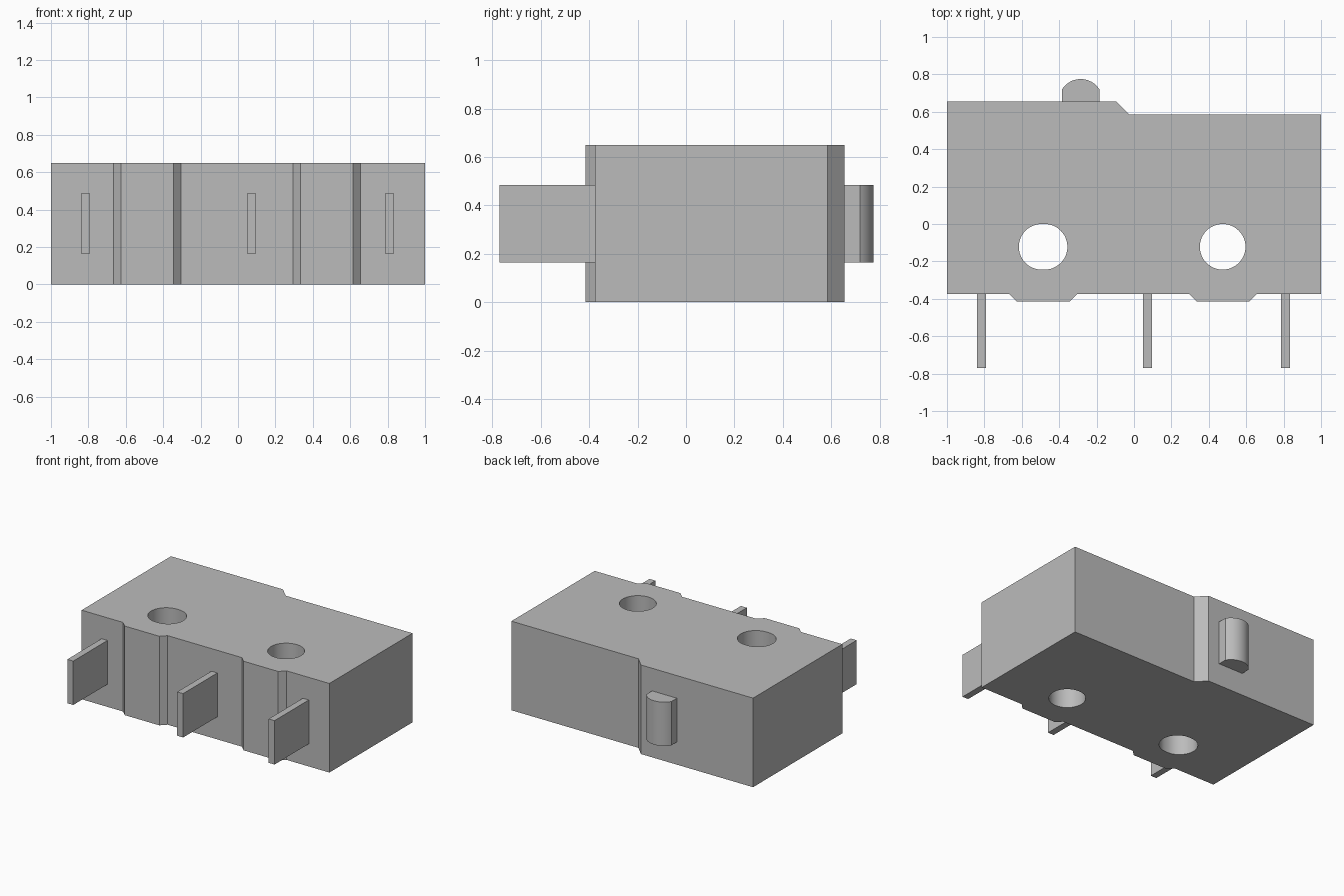
import bpy, bmesh
from math import sin, cos, pi, radians

cube = bpy.data.objects.get("Cube")
if cube:
    bpy.data.objects.remove(cube, do_unlink=True)

grey = bpy.data.materials.new("plain_grey")
grey.use_nodes = True
GREY = (0.5, 0.5, 0.5, 1)
grey.diffuse_color = GREY
grey.node_tree.nodes["Principled BSDF"].inputs["Base Color"].default_value = GREY


def prism(name, outline, z0, z1):
    """Extrude a counter-clockwise xy outline from z0 to z1."""
    bm = bmesh.new()
    face = bm.faces.new([bm.verts.new((x, y, z0)) for x, y in outline])
    top = bmesh.ops.extrude_face_region(bm, geom=[face])["geom"]
    bmesh.ops.translate(bm, vec=(0, 0, z1 - z0),
                        verts=[v for v in top if isinstance(v, bmesh.types.BMVert)])
    bmesh.ops.recalc_face_normals(bm, faces=bm.faces)
    mesh = bpy.data.meshes.new(name)
    bm.to_mesh(mesh)
    bm.free()
    mesh.materials.append(grey)
    obj = bpy.data.objects.new(name, mesh)
    bpy.context.collection.objects.link(obj)
    return obj


def arc(cx, cy, r, start, end, steps):
    angles = [start + (end - start) * i / steps for i in range(steps + 1)]
    return [(cx + r * cos(a), cy + r * sin(a)) for a in angles]


def activate(obj):
    bpy.ops.object.select_all(action='DESELECT')
    obj.select_set(True)
    bpy.context.view_layer.objects.active = obj


HEIGHT, FRONT, FOOT = 0.65, -0.375, -0.415

# Housing: stepped back edge and two shallow chamfered feet on the front
outline = [(-1, FRONT)]
for left, right in ((-0.665, -0.305), (0.295, 0.655)):
    outline += [(left, FRONT), (left + 0.04, FOOT), (right - 0.04, FOOT), (right, FRONT)]
outline += [(1, FRONT), (1, 0.585), (-0.025, 0.585), (-0.095, 0.655), (-1, 0.655)]
housing = prism("housing", outline, 0, HEIGHT)

# Mounting holes: a slightly elongated slot and a round hole
HOLE_R, HOLE_Y = 0.122, -0.122
for cx, stretch in ((-0.486, 0.008), (0.474, 0.0)):
    ring = arc(cx + stretch, HOLE_Y, HOLE_R, -pi / 2, pi / 2, 24)
    other = arc(cx - stretch, HOLE_Y, HOLE_R, pi / 2, 3 * pi / 2, 24)
    ring += other if stretch else other[1:-1]
    cutter = prism("hole_cutter", ring, -0.1, HEIGHT + 0.1)
    cutter.hide_render = True
    cut = housing.modifiers.new("hole", 'BOOLEAN')
    cut.operation, cut.solver, cut.object = 'DIFFERENCE', 'EXACT', cutter
    activate(housing)
    bpy.ops.object.modifier_apply(modifier=cut.name)
    bpy.data.objects.remove(cutter, do_unlink=True)

# Plunger button with a rounded tip
PIN_LOW, PIN_HIGH = 0.165, 0.485
tip = arc(-0.285, 0.657, 0.118, radians(32), radians(148), 20)
button = prism("plunger_button", [(-0.385, 0.65), (-0.185, 0.65)] + tip, PIN_LOW, PIN_HIGH)

# Three flat terminal blades
for name, x in (("left", 0.81), ("middle", 0.072), ("right", -0.815)):
    a, b = x - 0.024, x + 0.024
    prism(name + "_terminal", [(a, -0.77), (b, -0.77), (b, FRONT), (a, FRONT)],
          PIN_LOW, PIN_HIGH)

for obj in (housing, button):
    activate(obj)
    bpy.ops.object.shade_smooth_by_angle(angle=radians(25))
